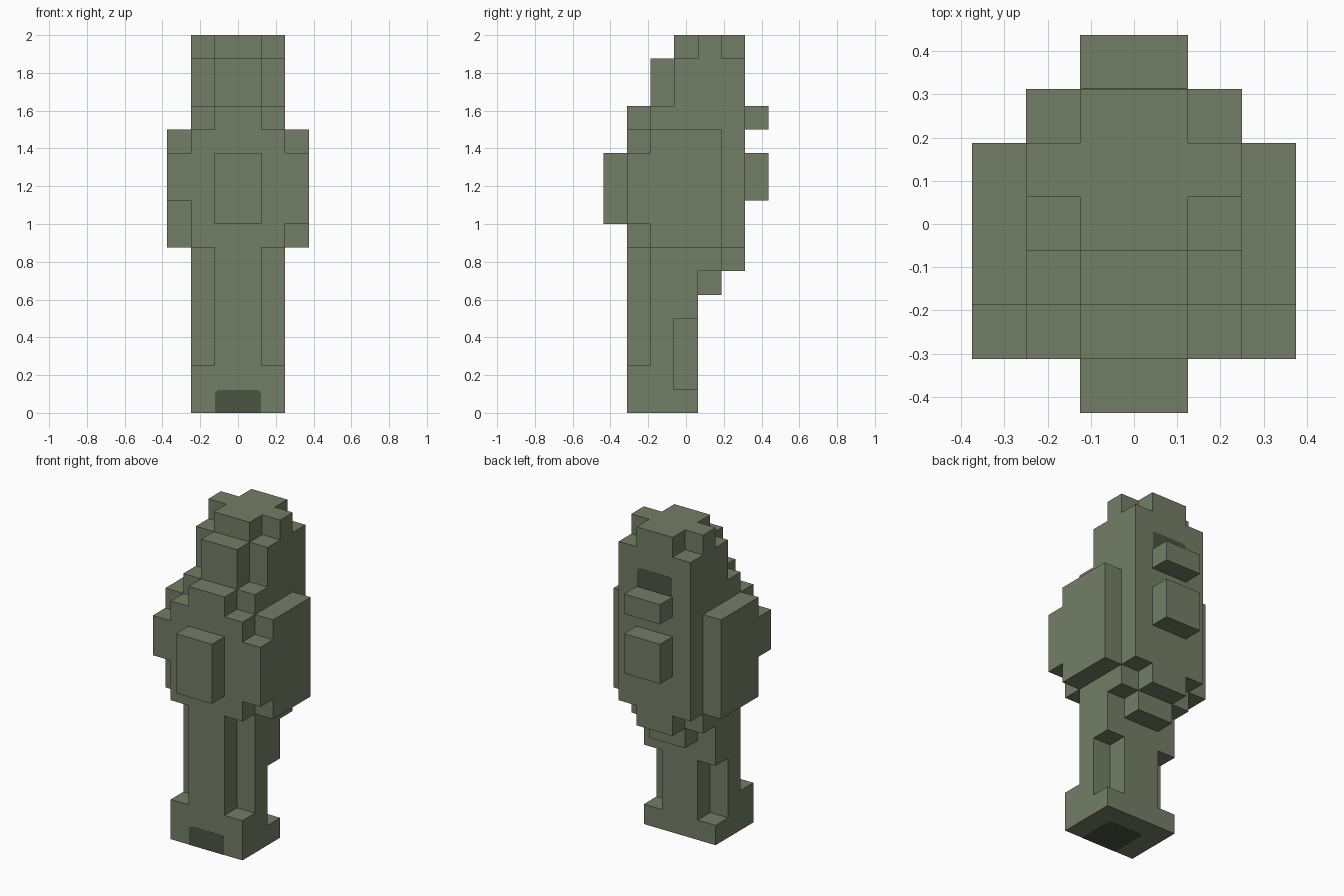
import bpy
import bmesh
from math import pi, sin, cos
from mathutils import Vector, Matrix

cube = bpy.data.objects.get("Cube")
if cube:
    bpy.data.objects.remove(cube, do_unlink=True)

U = 0.125  # size of one block


def material(name, rgb):
    mat = bpy.data.materials.new(name)
    mat.use_nodes = True
    mat.diffuse_color = (*rgb, 1)
    mat.node_tree.nodes["Principled BSDF"].inputs["Base Color"].default_value = (*rgb, 1)
    return mat


stone = material("moss_grey", (0.174, 0.209, 0.133))
shade = material("dark_moss", (0.072, 0.089, 0.056))


def link(name, bm, mat):
    mesh = bpy.data.meshes.new(name)
    bm.to_mesh(mesh)
    bm.free()
    mesh.materials.append(mat)
    bpy.context.collection.objects.link(bpy.data.objects.new(name, mesh))


def mid(w, y0, y1, z0, z1):
    """Block centred on x, w blocks to each side."""
    return (-w, w, y0, y1, z0, z1)


# Each part is a few blocks: x range, y range (front to back), z range
parts = {
    "base": [mid(2, 1, 4, 0, 1), mid(2, 1, 3, 1, 2), mid(1, 3, 4, 1, 2)],
    "legs": [mid(1, 1, 4, 2, 6), mid(2, 2, 3, 2, 6), mid(2, 3, 4, 4, 6)],
    "tail_step": [mid(1, 4, 5, 5, 6)],
    "hips": [mid(1, 1, 6, 6, 7), mid(2, 2, 5, 6, 7)],
    "torso": [mid(2, 1, 6, 7, 12)],
    "chest_block": [mid(1, 0, 1, 8, 11)],
    "back_block": [mid(1, 6, 7, 9, 11)],
    "left_arm": [(2, 3, 2, 5, 7, 12), (2, 3, 1, 2, 8, 11)],
    "right_arm": [(-3, -2, 2, 5, 7, 12), (-3, -2, 1, 2, 9, 11)],
    "neck": [mid(2, 2, 6, 12, 13), mid(1, 1, 2, 12, 13)],
    "nape_block": [mid(1, 6, 7, 12, 13)],
    "head": [mid(2, 3, 6, 13, 15), mid(1, 2, 3, 13, 15)],
    "crown": [mid(1, 3, 6, 15, 16), mid(2, 4, 5, 15, 16)],
}


def cells_of(blocks):
    return {(x, y, z) for a, b, c, d, e, f in blocks
            for x in range(a, b) for y in range(c, d) for z in range(e, f)}


solid = set().union(*(cells_of(b) for b in parts.values()))


def build_part(name, blocks):
    """Skin the cells of a part, keeping only faces on the outside."""
    bm = bmesh.new()
    for cell in sorted(cells_of(blocks)):
        centre = Vector(cell) + Vector((0.5, 0.5 - 3.5, 0.5))
        for axis in range(3):
            for sign in (-1, 1):
                n = Vector((0, 0, 0))
                n[axis] = sign
                if tuple(int(c + k) for c, k in zip(cell, n)) in solid:
                    continue
                u = Vector((0, 0, 0))
                u[(axis + 1) % 3] = 0.5
                v = n.cross(u)
                mid_face = centre + n * 0.5
                bm.faces.new([bm.verts.new((mid_face + a * u + b * v) * U)
                              for a, b in ((-1, -1), (1, -1), (1, 1), (-1, 1))])
    bmesh.ops.remove_doubles(bm, verts=bm.verts[:], dist=0.001)
    link(name, bm, stone)


for part_name, part_blocks in parts.items():
    build_part(part_name, part_blocks)


# Dark painted patches: thin plates with two rounded corners
def patch(name, height, origin, up, normal, thick=0.001, half=0.122, r=0.02):
    up, normal = Vector(up), Vector(normal)
    side = up.cross(normal)
    outline = [(-half, 0), (half, 0)]
    for sx, start in ((1, 0), (-1, pi / 2)):
        for i in range(4):
            t = start + i * pi / 6
            outline.append((sx * (half - r) + r * cos(t), height - r + r * sin(t)))
    bm = bmesh.new()
    face = bm.faces.new([bm.verts.new(Vector(origin) + side * a + up * b) for a, b in outline])
    new = bmesh.ops.extrude_face_region(bm, geom=[face])["geom"]
    bmesh.ops.translate(bm, vec=normal * thick,
                        verts=[g for g in new if isinstance(g, bmesh.types.BMVert)])
    bmesh.ops.recalc_face_normals(bm, faces=bm.faces[:])
    link(name, bm, shade)


front, back = -2.5 * U, 2.5 * U
patch("base_front_patch", 0.12, (0, front, 0), (0, 0, 1), (0, -1, 0))
patch("base_under_patch", 0.245, (0, front, 0), (0, 1, 0), (0, 0, -1))
patch("nape_patch", 0.12, (0, back, 13 * U), (0, 0, 1), (0, 1, 0))
